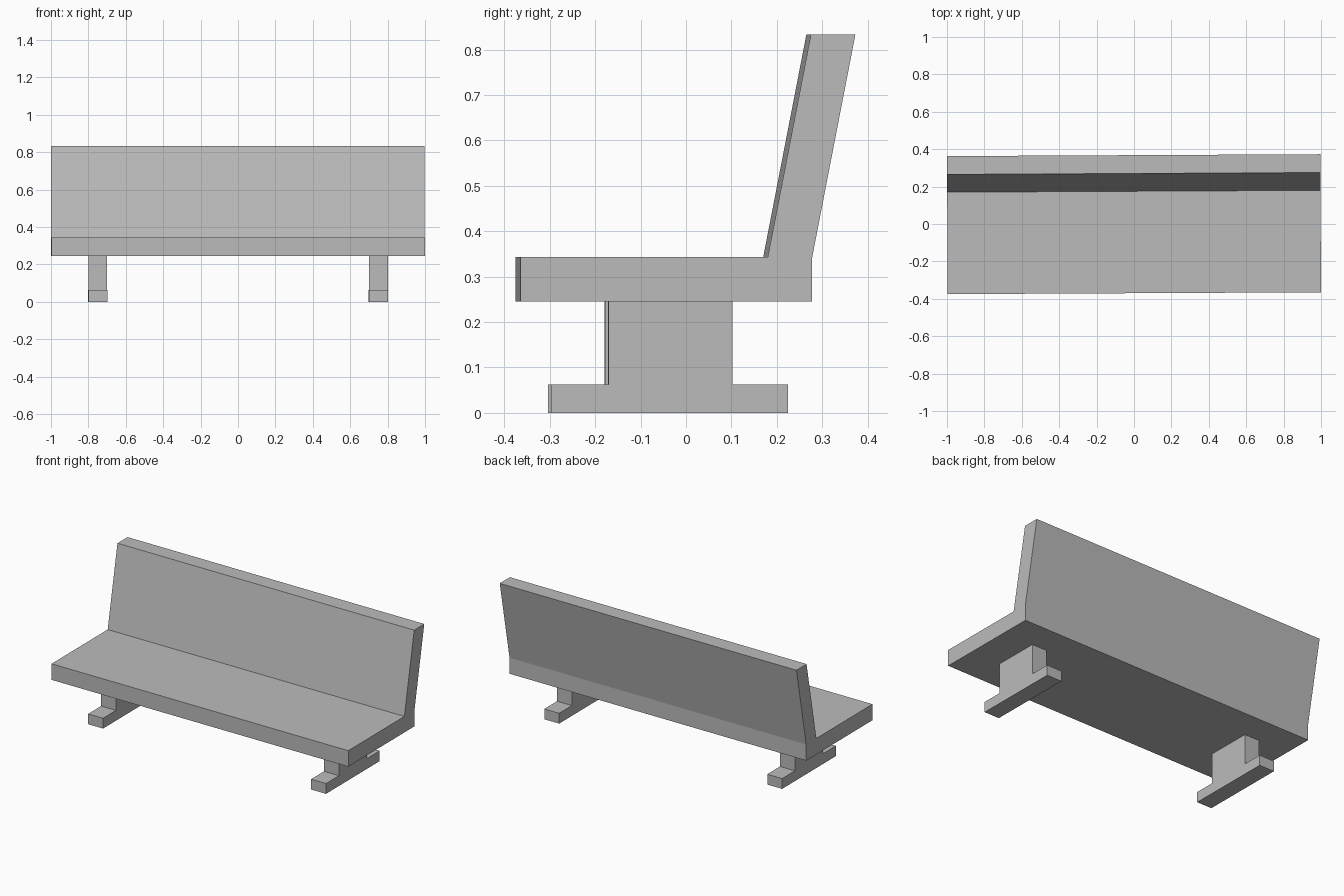
import bpy
import bmesh
from mathutils import Matrix

cube = bpy.data.objects.get("Cube")
if cube:
    bpy.data.objects.remove(cube, do_unlink=True)

# One plain concrete grey
concrete = bpy.data.materials.new("concrete_grey")
concrete.use_nodes = True
grey = (0.5, 0.5, 0.5, 1)
concrete.diffuse_color = grey
concrete.node_tree.nodes["Principled BSDF"].inputs["Base Color"].default_value = grey

# The whole bench is turned very slightly about the vertical
TURN = Matrix.Rotation(0.005, 4, "Z")


def extrude_profile(name, profile, x0, x1):
    """Extrude a (y, z) outline along x into a closed solid."""
    bm = bmesh.new()
    face = bm.faces.new([bm.verts.new((x0, y, z)) for y, z in profile])
    result = bmesh.ops.extrude_face_region(bm, geom=[face])
    moved = [v for v in result["geom"] if isinstance(v, bmesh.types.BMVert)]
    bmesh.ops.translate(bm, verts=moved, vec=(x1 - x0, 0, 0))
    bmesh.ops.recalc_face_normals(bm, faces=bm.faces)
    bm.transform(TURN)
    mesh = bpy.data.meshes.new(name)
    bm.to_mesh(mesh)
    bm.free()
    mesh.materials.append(concrete)
    obj = bpy.data.objects.new(name, mesh)
    bpy.context.collection.objects.link(obj)
    return obj


# Seat slab with leaning backrest
extrude_profile("seat_and_backrest", [
    (-0.37, 0.245), (0.273, 0.245), (0.273, 0.343), (0.368, 0.833),
    (0.27, 0.833), (0.175, 0.343), (-0.37, 0.343)], -0.998, 0.998)

# Two legs, each a wide foot below a narrower post
leg = [(-0.3, 0), (0.221, 0), (0.221, 0.063), (0.098, 0.063),
       (0.098, 0.245), (-0.175, 0.245), (-0.175, 0.063), (-0.3, 0.063)]
for name, x in (("right_leg", -0.75), ("left_leg", 0.75)):
    extrude_profile(name, leg, x - 0.05, x + 0.05)
